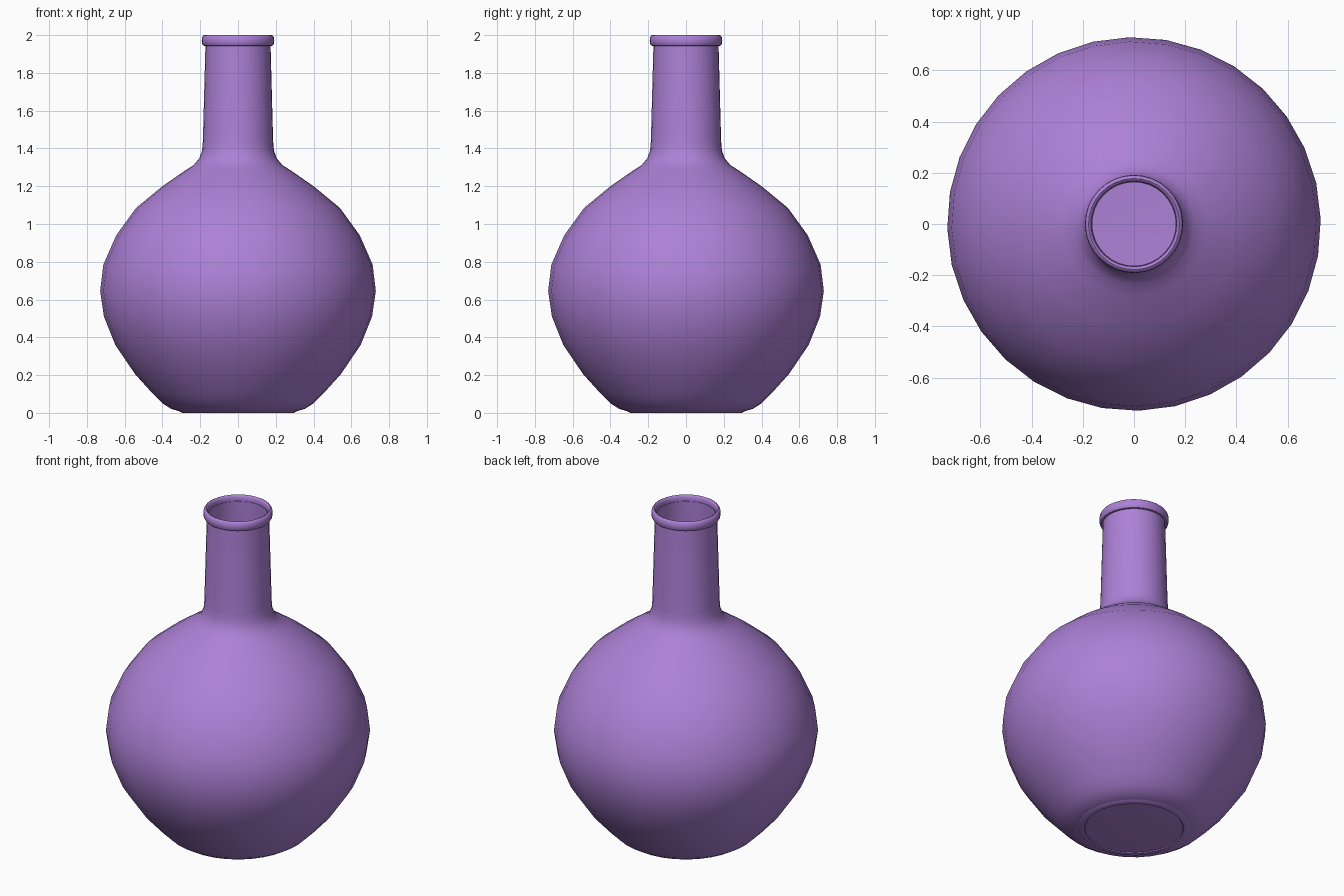
import bpy, bmesh, math

if "Cube" in bpy.data.objects:
    bpy.data.objects.remove(bpy.data.objects["Cube"])

SEGMENTS = 32
OFFSET = math.radians(1.4)

mat = bpy.data.materials.new("purple")
mat.diffuse_color = (0.42, 0.22, 0.68, 1)
mat.use_nodes = True
mat.node_tree.nodes["Principled BSDF"].inputs["Base Color"].default_value = mat.diffuse_color


def lathe(name, profile, closed=False, angle=50):
    """Revolve (radius, z) points around z; radius 0 becomes a pole."""
    bm = bmesh.new()
    rings = []
    for r, z in profile:
        if r == 0:
            rings.append([bm.verts.new((0, 0, z))] * SEGMENTS)
        else:
            rings.append([bm.verts.new((r * math.cos(a), r * math.sin(a), z))
                          for a in (OFFSET + math.tau * i / SEGMENTS for i in range(SEGMENTS))])
    pairs = list(zip(rings, rings[1:]))
    if closed:
        pairs.append((rings[-1], rings[0]))
    for lo, hi in pairs:
        for i in range(SEGMENTS):
            j = (i + 1) % SEGMENTS
            quad = [lo[i], lo[j], hi[j], hi[i]]
            bm.faces.new(list(dict.fromkeys(quad)))
    bmesh.ops.recalc_face_normals(bm, faces=bm.faces[:])
    mesh = bpy.data.meshes.new(name)
    bm.to_mesh(mesh)
    bm.free()
    mesh.materials.append(mat)
    obj = bpy.data.objects.new(name, mesh)
    bpy.context.collection.objects.link(obj)
    bpy.context.view_layer.objects.active = obj
    obj.select_set(True)
    bpy.ops.object.shade_smooth_by_angle(angle=math.radians(angle))
    obj.select_set(False)
    return obj


# Round body and neck: outer skin from base to mouth, then the inner skin back down
outer = [(0, 0.005), (0.27, 0.005), (0.31, 0.008), (0.355, 0.022), (0.40, 0.05),
         (0.45, 0.10), (0.545, 0.205), (0.65, 0.36), (0.71, 0.51), (0.73, 0.645),
         (0.713, 0.785), (0.645, 0.94), (0.54, 1.085), (0.40, 1.20), (0.285, 1.28),
         (0.235, 1.312), (0.205, 1.348), (0.19, 1.39), (0.186, 1.44), (0.172, 1.965)]
inner = [(max(r - 0.009, 0), z + (0.01 if z < 0.1 else 0)) for r, z in reversed(outer)]
lathe("flask_body", outer + inner)

# Rounded lip around the mouth
lathe("mouth_lip", [(0.165, 1.955), (0.172, 1.943), (0.184, 1.944), (0.190, 1.953),
                    (0.192, 1.970), (0.190, 1.988), (0.184, 1.997), (0.178, 2.0),
                    (0.171, 1.996), (0.167, 1.985)], closed=True)

# Foot edge resting on the ground
lathe("foot_ring", [(0.27, 0.006), (0.275, 0.0), (0.295, 0.0), (0.31, 0.008)], closed=True)
